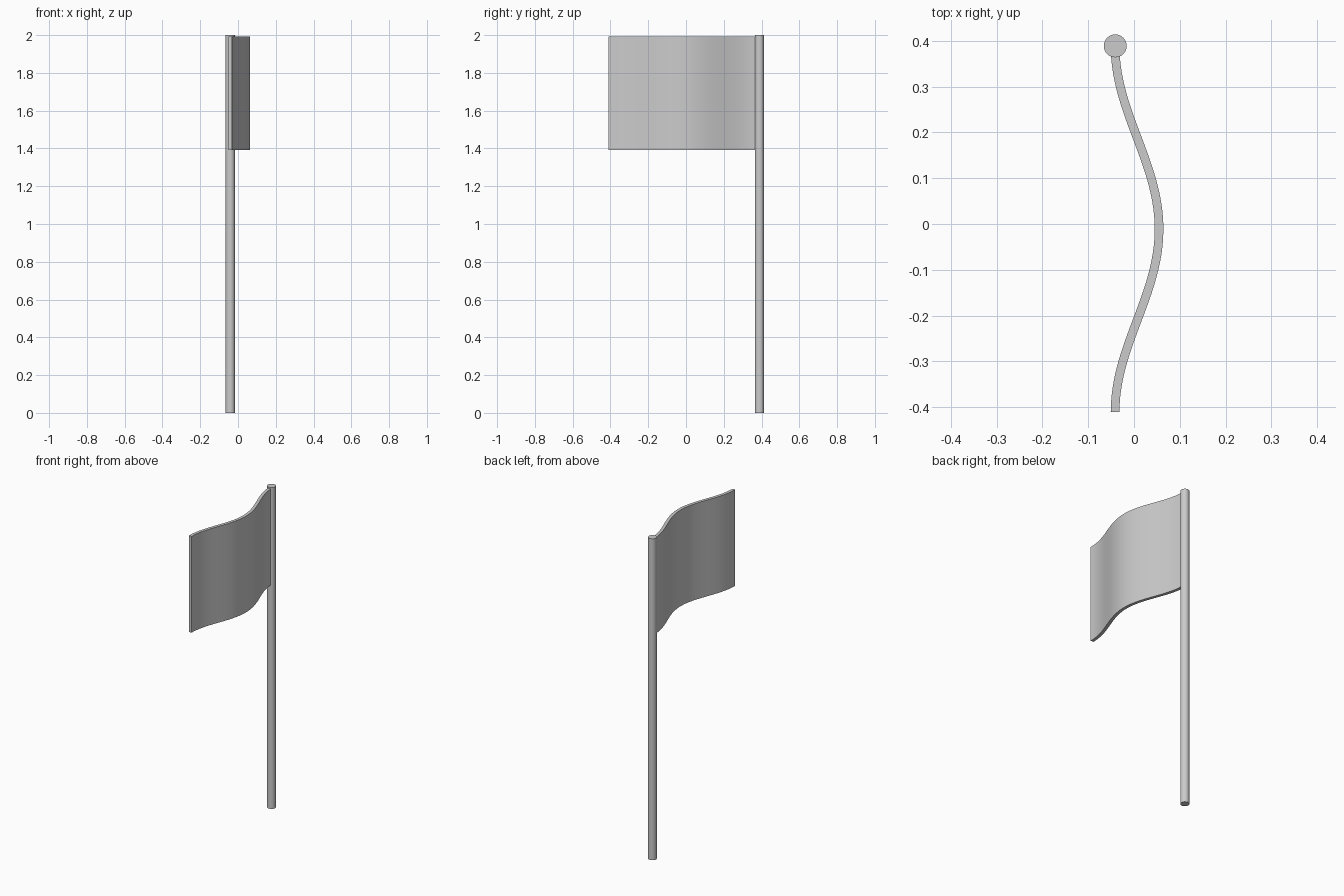
import bpy, bmesh, math

if "Cube" in bpy.data.objects:
    bpy.data.objects.remove(bpy.data.objects["Cube"])

POLE_X, POLE_Y, POLE_R = -0.041, 0.389, 0.025
Z0, Z1 = 1.393, 1.992      # flag bottom and top
HALF_T = 0.0095            # half the cloth thickness
STEPS = 48


def smooth(obj):
    bpy.ops.object.select_all(action='DESELECT')
    obj.select_set(True)
    bpy.context.view_layer.objects.active = obj
    bpy.ops.object.shade_smooth_by_angle(angle=math.radians(35))


# Pole
bpy.ops.mesh.primitive_cylinder_add(vertices=32, radius=POLE_R, depth=2,
                                    location=(POLE_X, POLE_Y, 1))
pole = bpy.context.object
pole.name = "pole"
smooth(pole)

# Flag: one full cosine wave along y, thickened along its normal, extruded up
left, right = [], []
k = 2 * math.pi / 0.8
y_start, y_end = -0.411, POLE_Y - 0.01
for i in range(STEPS + 1):
    y = y_start + (y_end - y_start) * i / STEPS
    x = 0.0067 + 0.048 * math.cos(k * (y + 0.011))
    slope = -0.048 * k * math.sin(k * (y + 0.011))
    n = math.hypot(1, slope)
    ox, oy = HALF_T / n, -slope * HALF_T / n
    left.append((x - ox, y - oy))
    right.append((x + ox, y + oy))

bm = bmesh.new()
rings = [[bm.verts.new((px, py, z)) for px, py in side]
         for side, z in ((left, Z0), (right, Z0), (right, Z1), (left, Z1))]
for a, b in zip(rings, rings[1:] + rings[:1]):
    for i in range(STEPS):
        bm.faces.new((a[i], b[i], b[i + 1], a[i + 1]))
for i in (0, STEPS):
    bm.faces.new([r[i] for r in rings])
bmesh.ops.recalc_face_normals(bm, faces=bm.faces)
mesh = bpy.data.meshes.new("flag")
bm.to_mesh(mesh)
bm.free()
flag = bpy.data.objects.new("flag", mesh)
bpy.context.collection.objects.link(flag)
smooth(flag)
